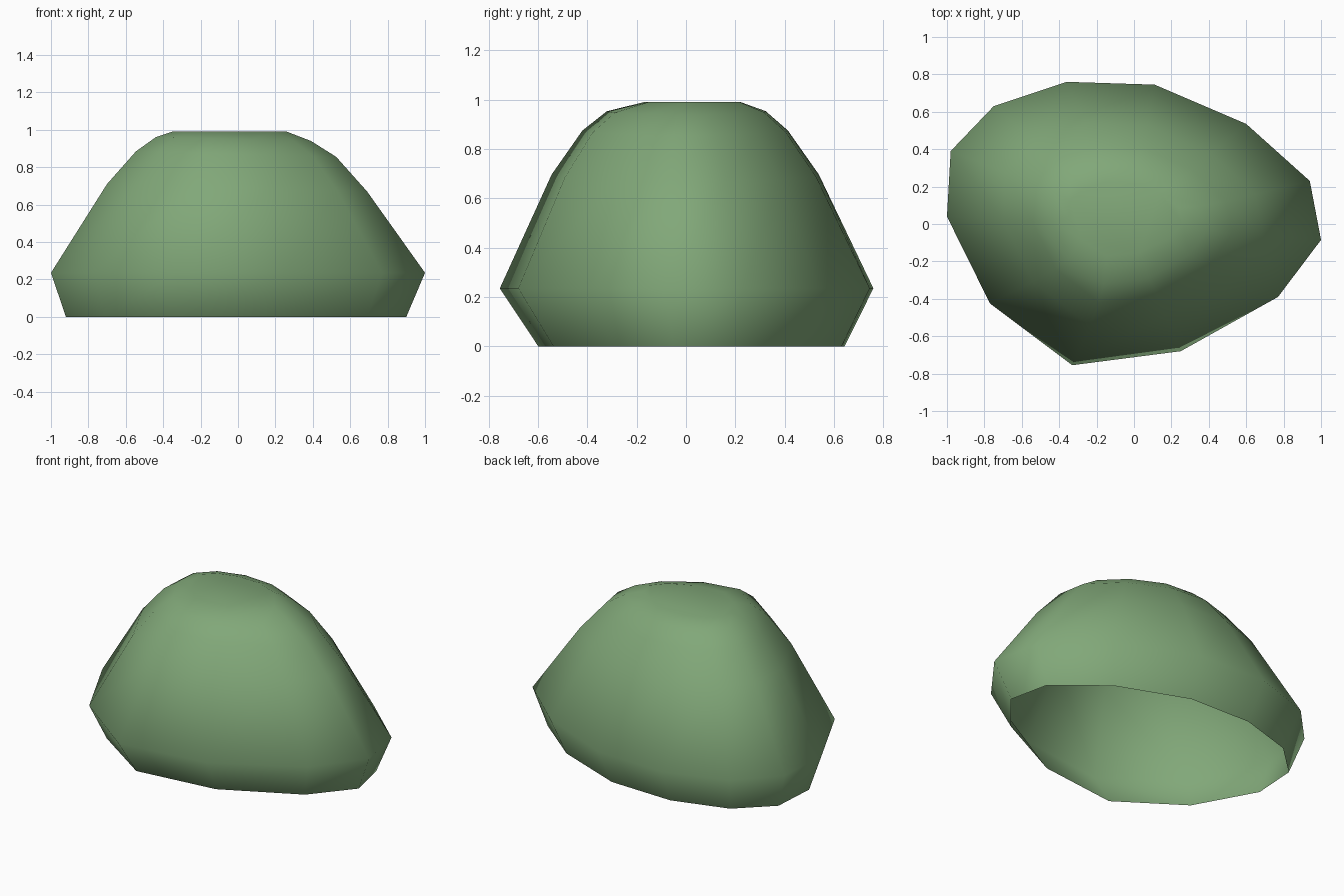
import bpy, bmesh

if "Cube" in bpy.data.objects:
    bpy.data.objects.remove(bpy.data.objects["Cube"])

# Widest outline of the boulder, counter-clockwise from above
OUTLINE = [(-1.0, 0.04), (-0.77, -0.425), (-0.33, -0.755), (0.25, -0.68),
           (0.77, -0.39), (1.0, -0.085), (0.94, 0.23), (0.60, 0.535),
           (0.11, 0.745), (-0.36, 0.76), (-0.75, 0.63), (-0.98, 0.39)]

# Rings from the ground up: z, x scale, y scale, x shift, y shift, z tilt along x
RINGS = [(0.0, 0.91, 0.82, -0.01, 0.02, 0.0),
         (0.235, 1.0, 1.0, 0.0, 0.0, 0.0),
         (0.69, 0.695, 0.715, -0.005, -0.005, -0.02),
         (0.87, 0.535, 0.55, -0.01, -0.005, -0.015),
         (0.95, 0.415, 0.425, -0.025, 0.0, -0.01),
         (0.99, 0.305, 0.26, -0.045, 0.025, 0.0)]

bm = bmesh.new()
rings = [[bm.verts.new((x * sx + ox, y * sy + oy, z + tilt * x)) for x, y in OUTLINE]
         for z, sx, sy, ox, oy, tilt in RINGS]

# Sides, with the underside left open
n = len(OUTLINE)
for low, high in zip(rings, rings[1:]):
    for i in range(n):
        j = (i + 1) % n
        bm.faces.new((low[i], low[j], high[j], high[i]))

# Flat crown
bm.faces.new(rings[-1])
for face in bm.faces:
    face.smooth = True

mesh = bpy.data.meshes.new("boulder")
bm.to_mesh(mesh)
bm.free()
boulder = bpy.data.objects.new("boulder", mesh)
bpy.context.collection.objects.link(boulder)

# Mossy green
green = bpy.data.materials.new("moss_green")
green.diffuse_color = (0.22, 0.39, 0.19, 1.0)
green.use_nodes = True
green.node_tree.nodes["Principled BSDF"].inputs["Base Color"].default_value = green.diffuse_color
mesh.materials.append(green)
